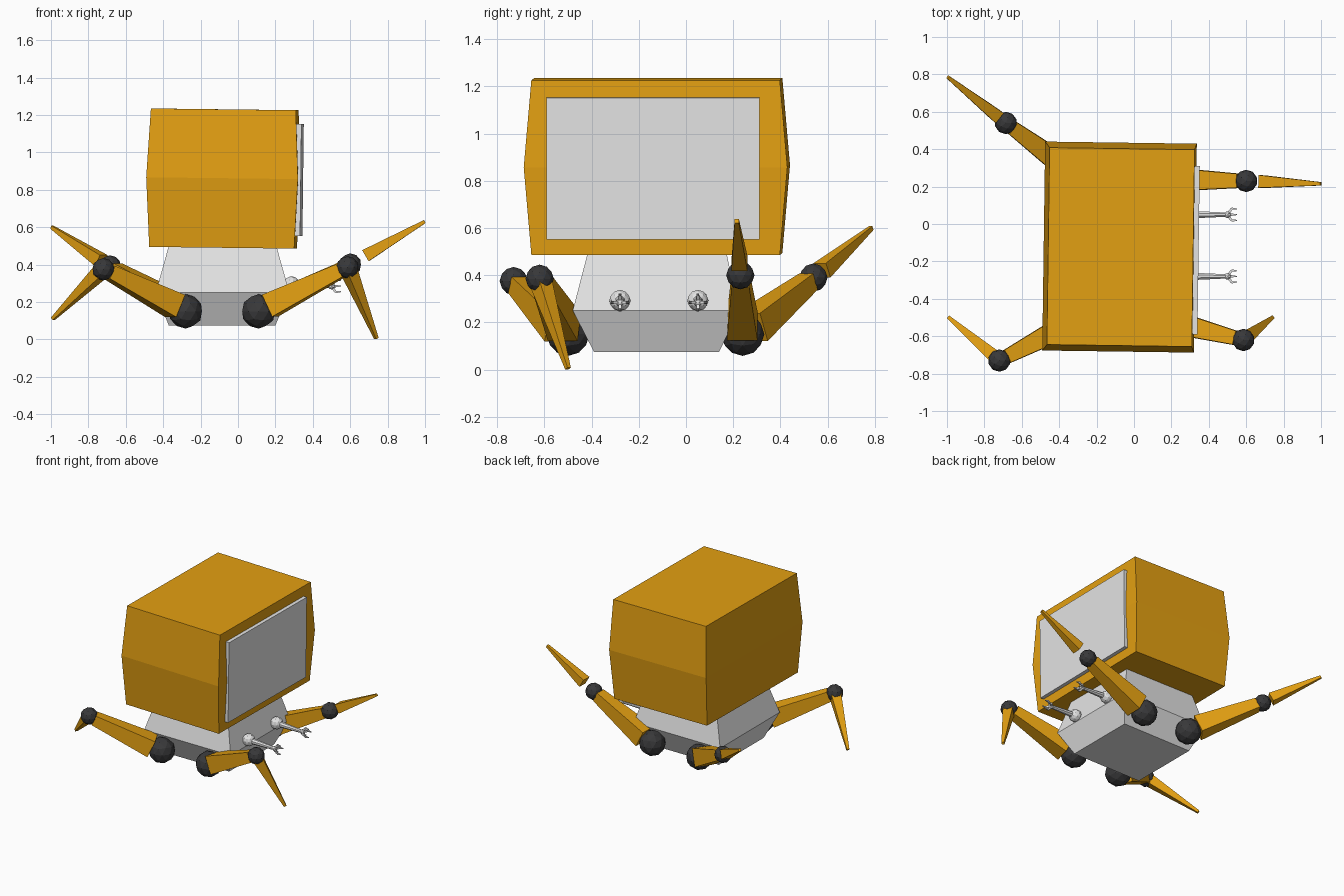
import bpy, bmesh, math
from mathutils import Vector, Matrix

if "Cube" in bpy.data.objects:
    bpy.data.objects.remove(bpy.data.objects["Cube"])


def material(name, rgb):
    m = bpy.data.materials.new(name)
    m.diffuse_color = (*rgb, 1)
    m.use_nodes = True
    m.node_tree.nodes["Principled BSDF"].inputs["Base Color"].default_value = m.diffuse_color
    return m


ORANGE = material("amber shell", (0.77, 0.35, 0.006))
WHITE = material("pale grey", (0.78, 0.78, 0.78))
DARK = material("charcoal", (0.04, 0.04, 0.042))


def finish(bm, name, mat):
    bmesh.ops.recalc_face_normals(bm, faces=bm.faces[:])
    me = bpy.data.meshes.new(name)
    bm.to_mesh(me)
    bm.free()
    me.materials.append(mat)
    ob = bpy.data.objects.new(name, me)
    bpy.context.collection.objects.link(ob)
    return ob


def loft(bm, rings):
    """Skin a closed solid through equal-sized rings of points."""
    vs = [[bm.verts.new(p) for p in r] for r in rings]
    n = len(vs[0])
    for a, b in zip(vs, vs[1:]):
        for i in range(n):
            j = (i + 1) % n
            bm.faces.new((a[i], a[j], b[j], b[i]))
    bm.faces.new(vs[0][::-1])
    bm.faces.new(vs[-1])


def stacked_box(name, mat, levels):
    """Box through levels of (z, x0, x1, y0, y1)."""
    bm = bmesh.new()
    loft(bm, [[(x0, y0, z), (x1, y0, z), (x1, y1, z), (x0, y1, z)]
              for z, x0, x1, y0, y1 in levels])
    return finish(bm, name, mat)


def add_bar(bm, a, b, wa, wb, sides=4):
    """Tapered bar from a to b, with flats facing up and sideways."""
    a, b = Vector(a), Vector(b)
    d = (b - a).normalized()
    side = d.cross(Vector((0, 0, 1))).normalized()
    up = side.cross(d)
    k = 0.5 / math.cos(math.pi / sides)
    rings = []
    for p, w in ((a, wa), (b, wb)):
        angs = [2 * math.pi * (i + 0.5) / sides for i in range(sides)]
        rings.append([p + (side * math.cos(t) + up * math.sin(t)) * w * k for t in angs])
    loft(bm, rings)


def bar(name, mat, *args):
    bm = bmesh.new()
    add_bar(bm, *args)
    return finish(bm, name, mat)


def ball(name, mat, pos, r):
    bm = bmesh.new()
    bmesh.ops.create_icosphere(bm, subdivisions=2, radius=r,
                               matrix=Matrix.Translation(pos))
    return finish(bm, name, mat)


# Head shell with a bulging waist, and its side screen, both slightly tilted
head = stacked_box("head", ORANGE, [
    (0.49, -0.463, 0.312, -0.65, 0.403),
    (0.862, -0.483, 0.328, -0.682, 0.435),
    (1.23, -0.463, 0.312, -0.65, 0.403)])
screen = stacked_box("screen", WHITE, [
    (0.557, 0.29, 0.342, -0.585, 0.317),
    (1.157, 0.29, 0.342, -0.585, 0.317)])
pivot = Vector((-0.075, -0.125, 0.86))
tilt = (Matrix.Translation(pivot) @ Matrix.Rotation(math.radians(-0.8), 4, 'Z')
        @ Matrix.Rotation(math.radians(0.7), 4, 'Y') @ Matrix.Translation(-pivot))
for ob in (head, screen):
    ob.data.transform(tilt)

# Lower body
stacked_box("body", WHITE, [
    (0.075, -0.37, 0.20, -0.39, 0.14),
    (0.25, -0.44, 0.275, -0.48, 0.225),
    (0.50, -0.37, 0.205, -0.415, 0.17)])

# Legs: hip, knee, tip, gap between knee and shin
legs = {
    "front_left": ((-0.28, -0.50, 0.15), (-0.72, -0.73, 0.375), (-0.99, -0.50, 0.11), 0.03),
    "front_right": ((0.11, -0.50, 0.15), (0.585, -0.62, 0.385), (0.74, -0.50, 0.005), 0.03),
    "back_right": ((0.11, 0.24, 0.15), (0.60, 0.23, 0.40), (0.998, 0.215, 0.63), 0.095),
    "back_left": ((-0.28, 0.24, 0.15), (-0.685, 0.54, 0.39), (-0.995, 0.785, 0.60), 0.065),
}
for name, (hip, knee, tip, gap) in legs.items():
    h, k, t = Vector(hip), Vector(knee), Vector(tip)
    ball(name + "_hip", DARK, h, 0.092)
    ball(name + "_knee", DARK, k, 0.06)
    d = (k - h).normalized()
    bar(name + "_thigh", ORANGE, h + d * 0.07, k - d * 0.04, 0.13, 0.075)
    d = (t - k).normalized()
    bar(name + "_shin", ORANGE, k + d * gap, t, 0.068, 0.018)

# Small side arms with shoulder ball, forearm and a pronged claw
for name, y in (("front", -0.28), ("back", 0.05)):
    shoulder = Vector((0.285, y, 0.293))
    wrist = Vector((0.50, y, 0.285))
    ball(name + "_arm_shoulder", WHITE, shoulder, 0.045)
    bar(name + "_arm", WHITE, shoulder, wrist, 0.042, 0.022, 8)
    ball(name + "_arm_wrist", WHITE, wrist, 0.018)
    bm = bmesh.new()
    for i in range(4):
        a = math.pi / 2 * i
        out = Vector((0, math.cos(a), math.sin(a)))
        elbow = wrist + out * 0.032 + Vector((0.022, 0, 0))
        add_bar(bm, wrist, elbow, 0.014, 0.012)
        add_bar(bm, elbow, wrist + out * 0.03 + Vector((0.05, 0, 0)), 0.012, 0.005)
    finish(bm, name + "_arm_claw", WHITE)
